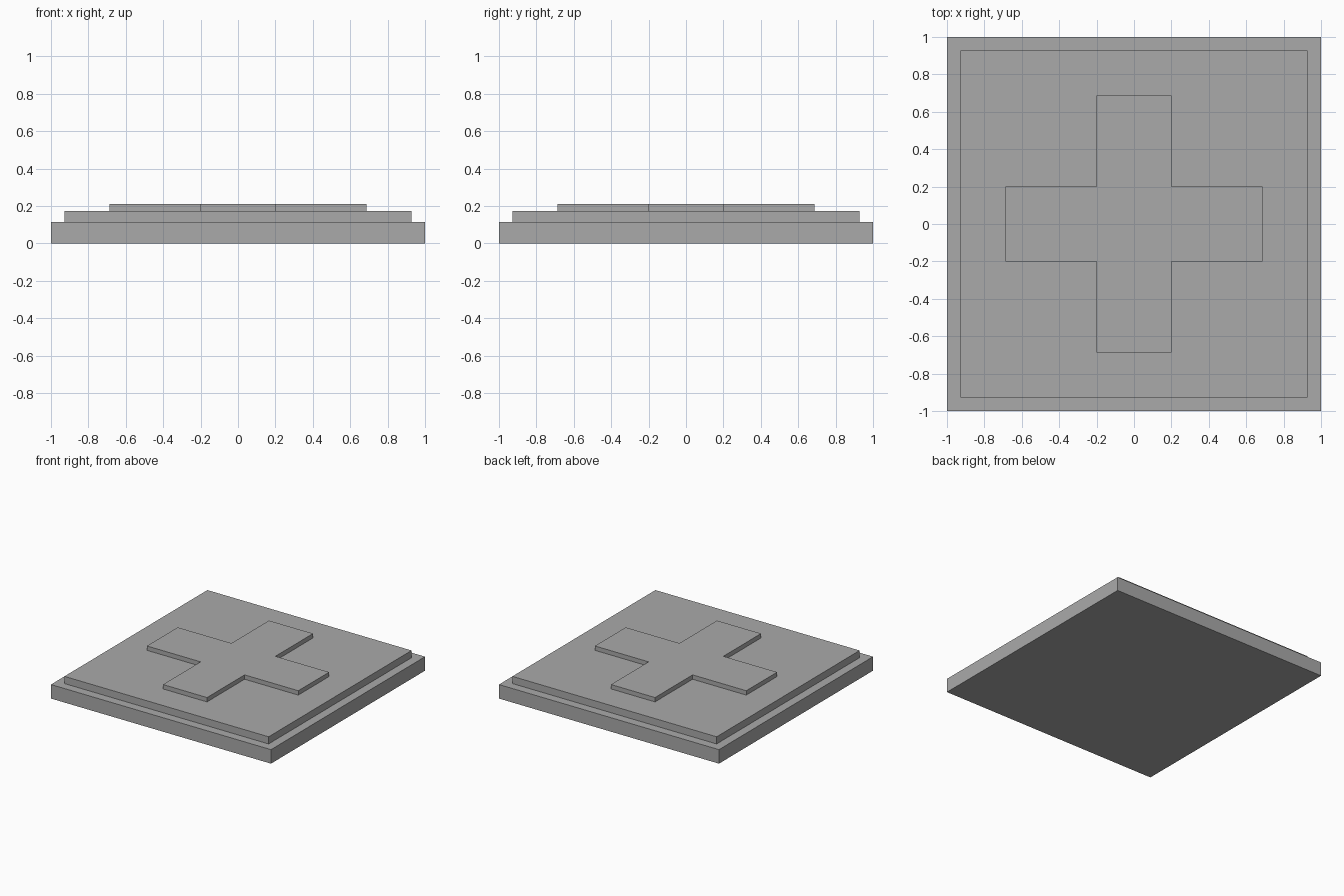
import bpy
import bmesh

if "Cube" in bpy.data.objects:
    bpy.data.objects.remove(bpy.data.objects["Cube"])

GREY = (0.4, 0.4, 0.4, 1.0)
grey = bpy.data.materials.new("plain_grey")
grey.use_nodes = True
grey.diffuse_color = GREY
grey.node_tree.nodes["Principled BSDF"].inputs["Base Color"].default_value = GREY


def slab(name, outline, bottom, top):
    """Extrude a flat outline straight up from bottom to top."""
    bm = bmesh.new()
    base = bm.faces.new([bm.verts.new((x, y, bottom)) for x, y in outline])
    lifted = bmesh.ops.extrude_face_region(bm, geom=[base], use_keep_orig=True)
    verts = [v for v in lifted["geom"] if isinstance(v, bmesh.types.BMVert)]
    bmesh.ops.translate(bm, verts=verts, vec=(0, 0, top - bottom))
    bmesh.ops.recalc_face_normals(bm, faces=bm.faces)
    mesh = bpy.data.meshes.new(name)
    bm.to_mesh(mesh)
    bm.free()
    mesh.materials.append(grey)
    obj = bpy.data.objects.new(name, mesh)
    bpy.context.collection.objects.link(obj)
    return obj


def quarter_turns(points):
    """Repeat points around the centre in four quarter turns."""
    outline = []
    for _ in range(4):
        outline += points
        points = [(-y, x) for x, y in points]
    return outline


# Stepped square plates
BASE, STEP = 1.0, 0.928
slab("base_plate", quarter_turns([(BASE, BASE)]), 0.0, 0.115)
slab("raised_plate", quarter_turns([(STEP, STEP)]), 0.115, 0.174)

# Raised cross: one arm end and one inner corner per quarter
ARM, HALF = 0.688, 0.2
slab("cross", quarter_turns([(ARM, -HALF), (ARM, HALF), (HALF, HALF)]), 0.174, 0.21)
